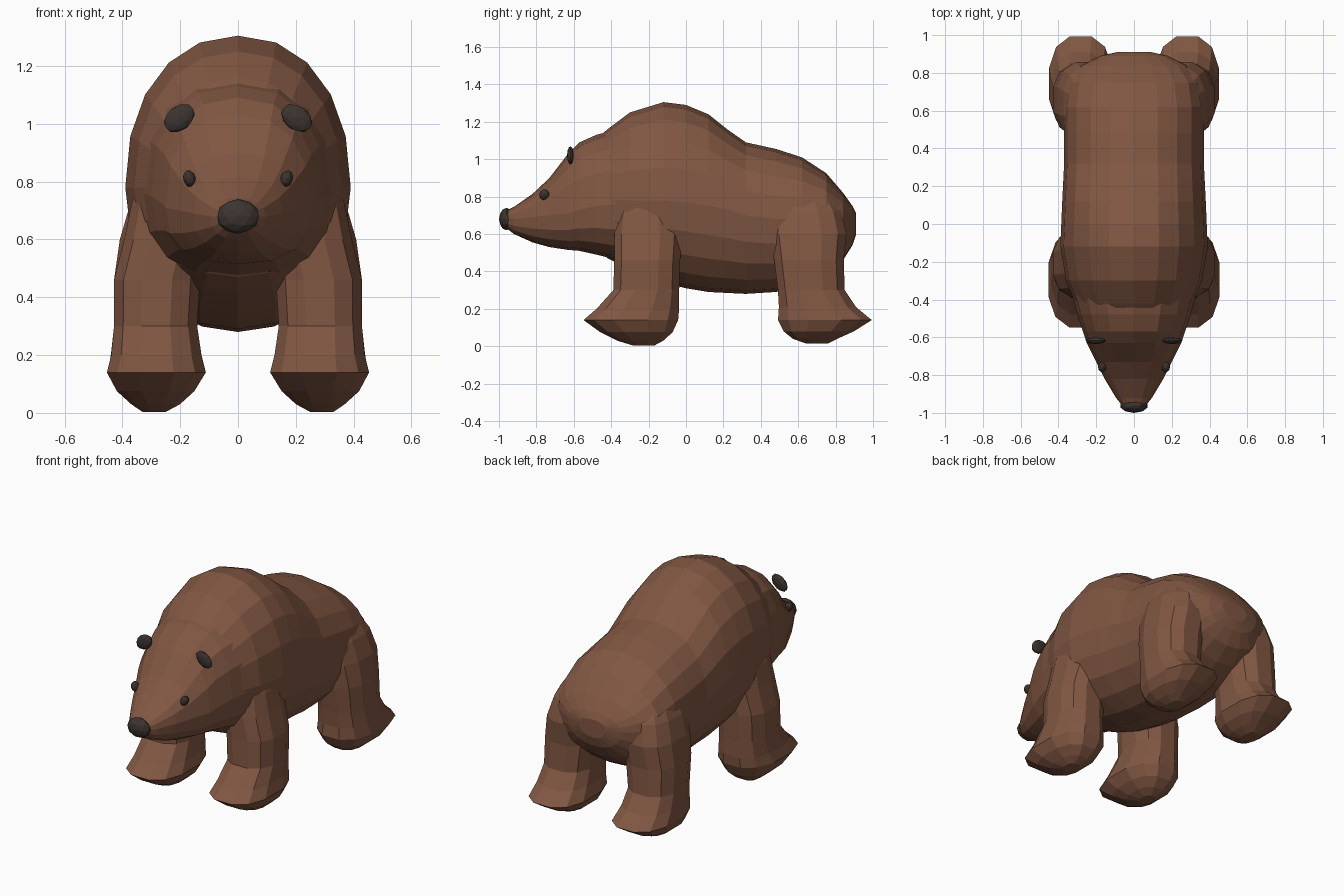
import bpy, bmesh
from math import sin, cos, pi, copysign
from mathutils import Matrix, Vector

cube = bpy.data.objects.get("Cube")
if cube:
    bpy.data.objects.remove(cube)


def make_material(name, color):
    mat = bpy.data.materials.new(name)
    mat.use_nodes = True
    mat.diffuse_color = color
    mat.node_tree.nodes["Principled BSDF"].inputs["Base Color"].default_value = color
    return mat


brown = make_material("brown fur", (0.22, 0.095, 0.055, 1))
dark = make_material("dark skin", (0.045, 0.034, 0.029, 1))


def finish(name, bm, mat):
    bmesh.ops.recalc_face_normals(bm, faces=bm.faces)
    mesh = bpy.data.meshes.new(name)
    bm.to_mesh(mesh)
    bm.free()
    mesh.materials.append(mat)
    obj = bpy.data.objects.new(name, mesh)
    bpy.context.collection.objects.link(obj)
    return obj


def power(value, exponent):
    return copysign(abs(value) ** exponent, value)


def loft(name, rings, mat):
    """Skin a row of point rings and close both ends with fans."""
    bm = bmesh.new()
    loops = [[bm.verts.new(p) for p in ring] for ring in rings]
    count = len(loops[0])
    for a, b in zip(loops, loops[1:]):
        for i in range(count):
            j = (i + 1) % count
            bm.faces.new((a[i], a[j], b[j], b[i]))
    for loop in (loops[0], loops[-1]):
        hub = bm.verts.new(sum((v.co for v in loop), Vector()) / count)
        for i in range(count):
            bm.faces.new((loop[i], loop[(i + 1) % count], hub))
    return finish(name, bm, mat)


def trunk_ring(y, bottom, middle, top, half_width, square=1.0, sides=20):
    """Upright ring whose widest line sits at the middle height."""
    ring = []
    for i in range(sides):
        a = 2 * pi * i / sides
        reach = top - middle if sin(a) > 0 else middle - bottom
        ring.append((half_width * power(cos(a), square), y,
                     middle + reach * power(sin(a), square)))
    return ring


def leg_ring(z, x0, x1, y0, y1, side, sides=12):
    """Level ring filling a box in plan."""
    ring = []
    for i in range(sides):
        a = 2 * pi * (i + 0.5) / sides
        ring.append((side * ((x0 + x1) / 2 + (x1 - x0) / 2 * power(cos(a), 0.8) * 1.02),
                     (y0 + y1) / 2 + (y1 - y0) / 2 * power(sin(a), 0.8) * 1.02, z))
    return ring


# Humped body: y, bottom, middle, top, half width
body = [
    (-0.52, 0.58, 0.80, 1.07, 0.22),
    (-0.42, 0.47, 0.78, 1.16, 0.31),
    (-0.30, 0.41, 0.78, 1.25, 0.36),
    (-0.12, 0.34, 0.78, 1.305, 0.39),
    (0.00, 0.31, 0.77, 1.29, 0.385),
    (0.12, 0.29, 0.75, 1.24, 0.38),
    (0.22, 0.285, 0.73, 1.16, 0.375),
    (0.32, 0.28, 0.70, 1.09, 0.37),
    (0.48, 0.29, 0.68, 1.055, 0.37),
    (0.62, 0.32, 0.68, 1.01, 0.37),
    (0.75, 0.39, 0.68, 0.925, 0.35),
    (0.84, 0.46, 0.68, 0.82, 0.28),
    (0.89, 0.54, 0.67, 0.75, 0.18),
    (0.91, 0.60, 0.67, 0.71, 0.09),
]
loft("body", [trunk_ring(*s, square=0.92) for s in body], brown)

# Wedge head tapering to the muzzle
head = [
    (-0.97, 0.64, 0.68, 0.72, 0.055),
    (-0.92, 0.60, 0.68, 0.745, 0.095),
    (-0.82, 0.555, 0.69, 0.815, 0.155),
    (-0.73, 0.53, 0.70, 0.90, 0.20),
    (-0.63, 0.515, 0.71, 1.03, 0.25),
    (-0.57, 0.51, 0.73, 1.09, 0.27),
    (-0.48, 0.49, 0.75, 1.13, 0.30),
    (-0.36, 0.46, 0.76, 1.16, 0.33),
    (-0.20, 0.48, 0.76, 1.16, 0.32),
]
loft("head", [trunk_ring(*s, square=0.82, sides=16) for s in head], brown)

# Legs with flared feet and rounded soles: z, x range, y range
front_leg = [
    (0.003, 0.25, 0.33, -0.28, -0.17),
    (0.03, 0.20, 0.37, -0.37, -0.12),
    (0.075, 0.15, 0.42, -0.46, -0.07),
    (0.14, 0.11, 0.455, -0.55, -0.04),
    (0.20, 0.125, 0.44, -0.48, -0.035),
    (0.30, 0.14, 0.43, -0.39, -0.035),
    (0.46, 0.13, 0.43, -0.385, -0.03),
    (0.60, 0.10, 0.395, -0.385, -0.02),
    (0.72, 0.10, 0.37, -0.37, -0.04),
    (0.84, 0.12, 0.33, -0.33, -0.08),
]
hind_leg = [
    (0.015, 0.25, 0.32, 0.64, 0.76),
    (0.04, 0.20, 0.37, 0.57, 0.81),
    (0.08, 0.15, 0.42, 0.52, 0.90),
    (0.14, 0.115, 0.45, 0.49, 0.995),
    (0.21, 0.13, 0.44, 0.495, 0.91),
    (0.30, 0.14, 0.43, 0.49, 0.85),
    (0.46, 0.12, 0.43, 0.47, 0.845),
    (0.60, 0.10, 0.41, 0.45, 0.86),
    (0.72, 0.09, 0.375, 0.45, 0.83),
    (0.82, 0.10, 0.32, 0.48, 0.77),
]
for side, label in ((1, "left"), (-1, "right")):
    loft("front_leg_" + label, [leg_ring(*s, side) for s in front_leg], brown)
    loft("hind_leg_" + label, [leg_ring(*s, side) for s in hind_leg], brown)


def blob(name, center, radii, tilt=0.0, turn=0.0):
    """Small faceted ellipsoid in the dark colour."""
    bm = bmesh.new()
    bmesh.ops.create_icosphere(bm, subdivisions=2, radius=1)
    bm.transform(Matrix.Translation(center) @ Matrix.Rotation(turn, 4, "Z")
                 @ Matrix.Rotation(tilt, 4, "Y") @ Matrix.Diagonal((*radii, 1)))
    finish(name, bm, dark)


# Nose, eyes and ears
blob("nose", (0, -0.96, 0.68), (0.075, 0.04, 0.06))
for side, label in ((1, "left"), (-1, "right")):
    blob("eye_" + label, (side * 0.168, -0.757, 0.81), (0.022, 0.028, 0.03), side * 0.3)
    blob("ear_" + label, (side * 0.203, -0.618, 1.02), (0.06, 0.018, 0.042), side * 0.65)
